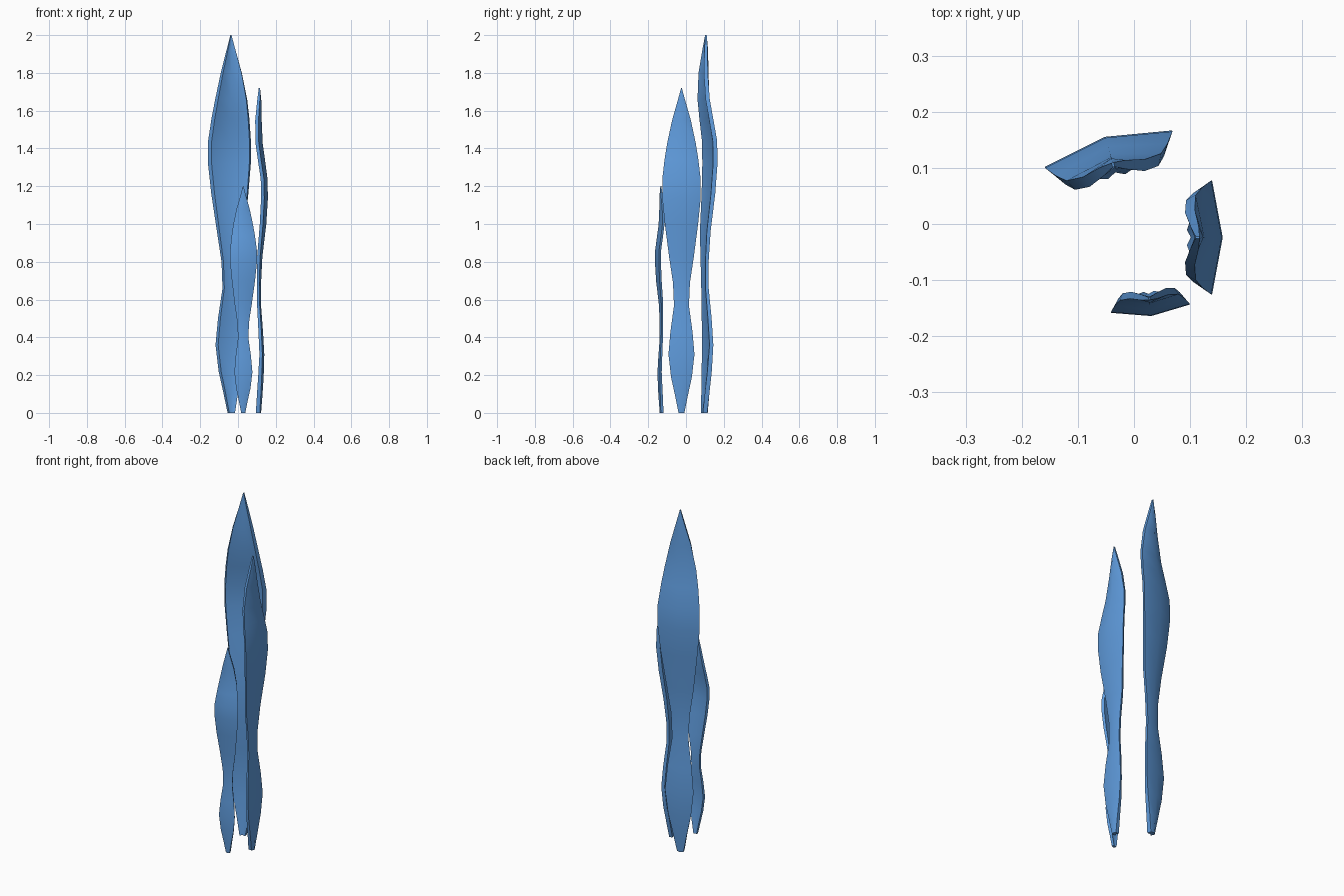
import bpy, bmesh, math
from mathutils import Matrix, Vector

if "Cube" in bpy.data.objects:
    bpy.data.objects.remove(bpy.data.objects["Cube"])

blue = bpy.data.materials.new("leaf blue")
blue.diffuse_color = (0.115, 0.33, 0.72, 1)
blue.use_nodes = True
blue.node_tree.nodes["Principled BSDF"].inputs["Base Color"].default_value = blue.diffuse_color

# Leaf stations for unit height: z, half width, outward bend, thickness, fold depth
STATIONS = [
    (0.00, 0.009, 0.000, 0.012, 0.004),
    (0.05, 0.019, 0.004, 0.012, 0.005),
    (0.11, 0.032, 0.008, 0.011, 0.006),
    (0.18, 0.040, 0.010, 0.009, 0.006),
    (0.25, 0.034, 0.006, 0.009, 0.005),
    (0.33, 0.023, 0.000, 0.008, 0.004),
    (0.40, 0.026, 0.000, 0.008, 0.005),
    (0.48, 0.038, 0.004, 0.009, 0.007),
    (0.58, 0.051, 0.016, 0.010, 0.010),
    (0.66, 0.059, 0.021, 0.010, 0.011),
    (0.72, 0.059, 0.020, 0.010, 0.011),
    (0.78, 0.052, 0.012, 0.010, 0.012),
    (0.83, 0.044, 0.005, 0.010, 0.012),
    (0.90, 0.029, 0.002, 0.010, 0.010),
    (0.96, 0.012, 0.001, 0.008, 0.005),
    (1.00, 0.001, -0.003, 0.004, 0.000),
]


def make_leaf(name, height, base, angle):
    """Folded leaf; local +y is outward, the midrib's outer face starts at base."""
    bm = bmesh.new()
    rings = []
    for z, w, bend, thick, fold in STATIONS:
        section = [
            (-w, bend - fold), (0, bend), (w, bend - fold),
            (w * 0.88, bend - fold - thick), (0, bend - thick),
            (-w * 0.88, bend - fold - thick),
        ]
        rings.append([bm.verts.new(Vector((x, y, z)) * height) for x, y in section])
    # Skin between stations, then close both ends
    for low, high in zip(rings, rings[1:]):
        for i in range(6):
            j = (i + 1) % 6
            bm.faces.new((low[i], low[j], high[j], high[i]))
    for ring in (rings[0], rings[-1]):
        bm.faces.new((ring[0], ring[1], ring[4], ring[5]))
        bm.faces.new((ring[1], ring[2], ring[3], ring[4]))
    bmesh.ops.recalc_face_normals(bm, faces=bm.faces)
    bm.transform(Matrix.Translation((*base, 0)) @ Matrix.Rotation(math.radians(angle), 4, 'Z'))

    mesh = bpy.data.meshes.new(name)
    bm.to_mesh(mesh)
    bm.free()
    mesh.materials.append(blue)
    leaf = bpy.data.objects.new(name, mesh)
    bpy.context.collection.objects.link(leaf)
    bpy.ops.object.select_all(action='DESELECT')
    leaf.select_set(True)
    bpy.context.view_layer.objects.active = leaf
    bpy.ops.object.shade_smooth_by_angle(angle=math.radians(50))


make_leaf("tall_back_leaf", 2.0, (-0.04, 0.115), 16)
make_leaf("middle_right_leaf", 1.72, (0.122, -0.024), -90)
make_leaf("short_front_leaf", 1.2, (0.028, -0.139), 186)
